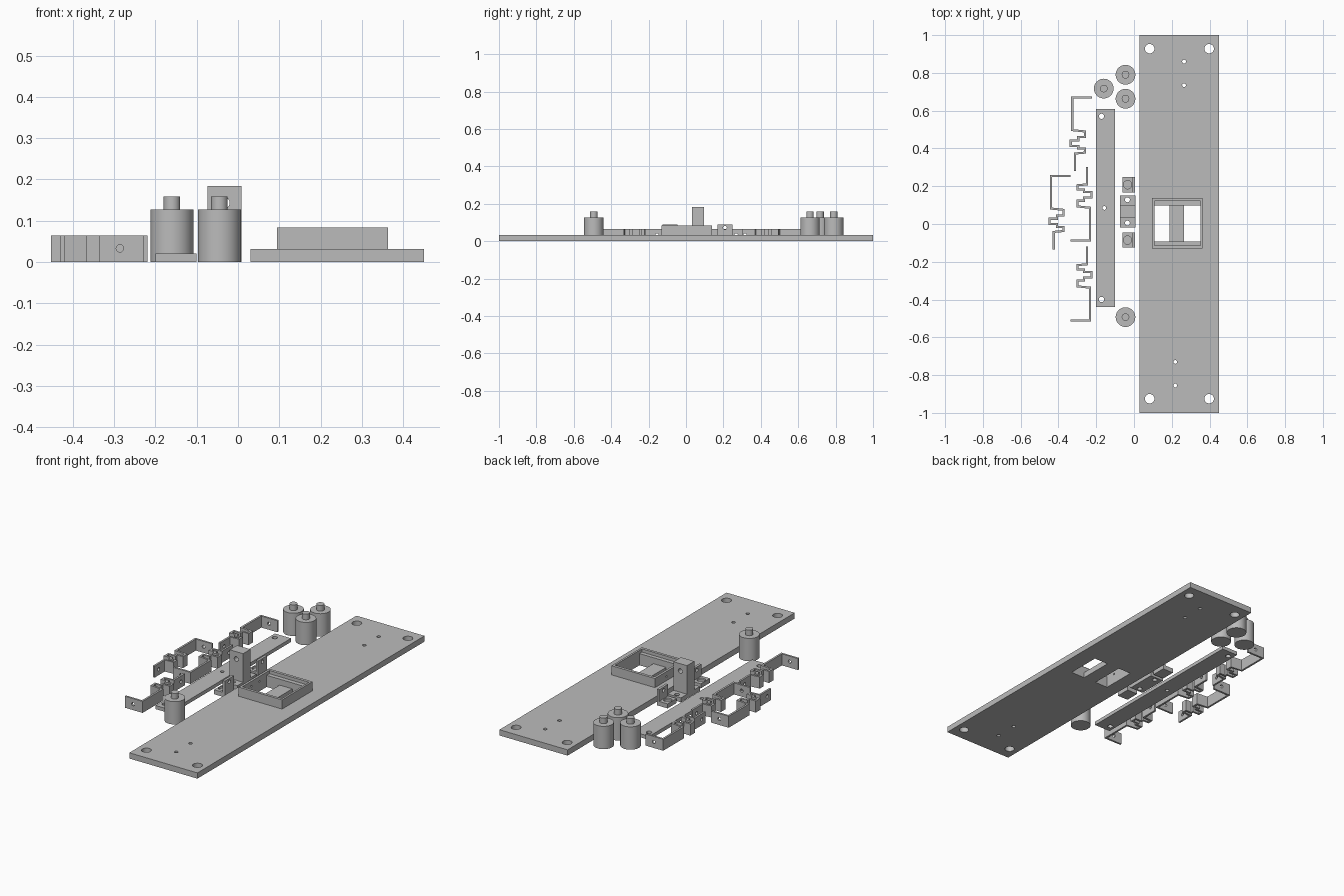
import bpy, bmesh, math
from mathutils import Matrix, Vector

if "Cube" in bpy.data.objects:
    bpy.data.objects.remove(bpy.data.objects["Cube"])

metal = bpy.data.materials.new("grey_metal")
metal.diffuse_color = (0.5, 0.5, 0.5, 1)
metal.use_nodes = True
metal.node_tree.nodes["Principled BSDF"].inputs["Base Color"].default_value = metal.diffuse_color


def finish(name, bm):
    bmesh.ops.recalc_face_normals(bm, faces=bm.faces)
    me = bpy.data.meshes.new(name)
    bm.to_mesh(me)
    bm.free()
    ob = bpy.data.objects.new(name, me)
    me.materials.append(metal)
    bpy.context.collection.objects.link(ob)
    return ob


def add_box(bm, x0, x1, y0, y1, z0, z1):
    m = (Matrix.Translation(((x0 + x1) / 2, (y0 + y1) / 2, (z0 + z1) / 2))
         @ Matrix.Diagonal((x1 - x0, y1 - y0, z1 - z0, 1)))
    bmesh.ops.create_cube(bm, size=1, matrix=m)


def add_rod(bm, centre, r, length, axis="Z", sides=32):
    turn = {"X": Matrix.Rotation(math.pi / 2, 4, "Y"),
            "Y": Matrix.Rotation(math.pi / 2, 4, "X"), "Z": Matrix()}[axis]
    bmesh.ops.create_cone(bm, cap_ends=True, segments=sides, radius1=r, radius2=r,
                          depth=length, matrix=Matrix.Translation(centre) @ turn)


def boolean(ob, bm, op="DIFFERENCE"):
    tool = finish("cutter", bm)
    mod = ob.modifiers.new("bool", "BOOLEAN")
    mod.operation, mod.solver, mod.object = op, "EXACT", tool
    bpy.context.view_layer.objects.active = ob
    bpy.ops.object.modifier_apply(modifier=mod.name)
    bpy.data.objects.remove(tool)


def smooth(ob):
    bpy.ops.object.select_all(action="DESELECT")
    ob.select_set(True)
    bpy.context.view_layer.objects.active = ob
    bpy.ops.object.shade_smooth_by_angle(angle=math.radians(30))


def box(name, *dims):
    bm = bmesh.new()
    add_box(bm, *dims)
    return finish(name, bm)


# Long base plate with corner holes, small holes and two windows
plate = box("base_plate", 0.03, 0.45, -1, 1, 0, 0.032)
cut = bmesh.new()
for x in (0.083, 0.398):
    for y in (-0.925, 0.928):
        add_rod(cut, (x, y, 0.016), 0.025, 0.1)
for x, y in ((0.265, 0.86), (0.265, 0.735), (0.218, -0.73), (0.218, -0.855)):
    add_rod(cut, (x, y, 0.016), 0.01, 0.1)
for x0, x1 in ((0.108, 0.188), (0.266, 0.352)):
    add_box(cut, x0, x1, -0.093, 0.098, -0.1, 0.1)
boolean(plate, cut)
smooth(plate)

# Raised frame around the windows, with an inner ledge and cable holes
frame = box("window_frame", 0.095, 0.363, -0.13, 0.138, 0.032, 0.083)
cut = bmesh.new()
add_box(cut, 0.108, 0.352, -0.093, 0.098, 0, 0.07)
boolean(frame, cut)
cut = bmesh.new()
add_box(cut, 0.108, 0.352, -0.115, 0.122, 0.065, 0.2)
boolean(frame, cut)
cut = bmesh.new()
for y in (-0.035, 0.035):
    add_rod(cut, (0.1, y, 0.055), 0.005, 0.05, "X", 16)
boolean(frame, cut)

# Thin mounting strip
strip = box("mounting_strip", -0.2, -0.1, -0.44, 0.61, 0, 0.02)
cut = bmesh.new()
for x, y, r in ((-0.172, 0.57, 0.014), (-0.157, 0.085, 0.01), (-0.172, -0.4, 0.014)):
    add_rod(cut, (x, y, 0.01), r, 0.1)
boolean(strip, cut)
smooth(strip)

# Round posts with a smaller pin on top
for x, y in ((-0.16, 0.717), (-0.045, 0.79), (-0.045, 0.663), (-0.045, -0.493)):
    bm = bmesh.new()
    prof = [(0, 0), (0.052, 0), (0.052, 0.127), (0.02, 0.127), (0.02, 0.158), (0, 0.158)]
    vs = [bm.verts.new((r, 0, z)) for r, z in prof]
    es = [bm.edges.new(p) for p in zip(vs, vs[1:])]
    bmesh.ops.spin(bm, geom=vs + es, cent=(0, 0, 0), axis=(0, 0, 1),
                   angle=math.tau, steps=48, use_duplicate=False)
    bmesh.ops.remove_doubles(bm, verts=bm.verts, dist=1e-5)
    bmesh.ops.translate(bm, verts=bm.verts, vec=(x, y, 0))
    smooth(finish("post", bm))

# Upright block with a flange on each side
bm = bmesh.new()
outline = [(-0.018, 0), (0.15, 0), (0.15, 0.025), (0.097, 0.025), (0.097, 0.184),
           (0.032, 0.184), (0.032, 0.025), (-0.018, 0.025)]
face = bm.faces.new([bm.verts.new((-0.074, y, z)) for y, z in outline])
ext = bmesh.ops.extrude_face_region(bm, geom=[face])
bmesh.ops.translate(bm, vec=(0.083, 0, 0),
                    verts=[v for v in ext["geom"] if isinstance(v, bmesh.types.BMVert)])
upright = finish("upright_block", bm)
cut = bmesh.new()
add_rod(cut, (-0.033, 0.065, 0.143), 0.013, 0.2, "Y")
for y in (0.005, 0.128):
    add_rod(cut, (-0.035, y, 0.01), 0.013, 0.1)
boolean(upright, cut)
smooth(upright)

# Two small angle brackets: base with a round recess and a drilled wall
for y in (0.208, -0.085):
    bm = bmesh.new()
    outline = [(-0.06, 0), (0.006, 0), (0.006, 0.09), (-0.008, 0.09),
               (-0.008, 0.025), (-0.06, 0.025)]
    face = bm.faces.new([bm.verts.new((x, y - 0.04, z)) for x, z in outline])
    ext = bmesh.ops.extrude_face_region(bm, geom=[face])
    bmesh.ops.translate(bm, vec=(0, 0.08, 0),
                        verts=[v for v in ext["geom"] if isinstance(v, bmesh.types.BMVert)])
    angle = finish("angle_bracket", bm)
    cut = bmesh.new()
    add_rod(cut, (-0.034, y, 0.025), 0.022, 0.02)
    add_rod(cut, (0, y, 0.072), 0.01, 0.05, "X")
    boolean(angle, cut)
    smooth(angle)

# Folded clips: one bent path, thickened, repeated and turned half round
PATH = [(-0.223, 0.67), (-0.327, 0.67), (-0.327, 0.497), (-0.26, 0.49), (-0.26, 0.46),
        (-0.295, 0.46), (-0.295, 0.443), (-0.335, 0.443), (-0.335, 0.414), (-0.295, 0.414),
        (-0.295, 0.4), (-0.26, 0.4), (-0.26, 0.378), (-0.312, 0.373), (-0.312, 0.28)]


def offset(points, d):
    pts = [Vector(p) for p in points]
    out = []
    for i, p in enumerate(pts):
        a = (p - pts[i - 1]).normalized() if i else None
        b = (pts[i + 1] - p).normalized() if i < len(pts) - 1 else None
        a, b = a or b, b or a
        na, nb = Vector((-a.y, a.x)), Vector((-b.y, b.x))
        out.append(p + (na + nb) * d / (1 + na.dot(nb)))
    return out


def clip(move):
    bm = bmesh.new()
    left, right = offset(PATH, 0.0055), offset(PATH, -0.0055)
    rows = [[bm.verts.new((p.x, p.y, z)) for p in side]
            for side, z in ((left, 0), (right, 0), (right, 0.064), (left, 0.064))]
    for k in range(4):
        a, b = rows[k], rows[(k + 1) % 4]
        for i in range(len(PATH) - 1):
            bm.faces.new((a[i], a[i + 1], b[i + 1], b[i]))
    for end in (0, -1):
        bm.faces.new([r[end] for r in rows])
    ob = finish("folded_clip", bm)
    cut = bmesh.new()
    add_rod(cut, (-0.274, 0.67, 0.033), 0.009, 0.04, "Y")
    add_rod(cut, (-0.312, 0.315, 0.033), 0.009, 0.04, "X")
    boolean(ob, cut)
    ob.data.transform(move)


half_turn = Matrix.Rotation(math.pi, 4, "Z")
clip(Matrix())
clip(Matrix.Translation((-0.113, -0.415, 0)))
clip(Matrix.Translation((-0.56, 0.583, 0)) @ half_turn)
clip(Matrix.Translation((-0.56, 0.16, 0)) @ half_turn)
